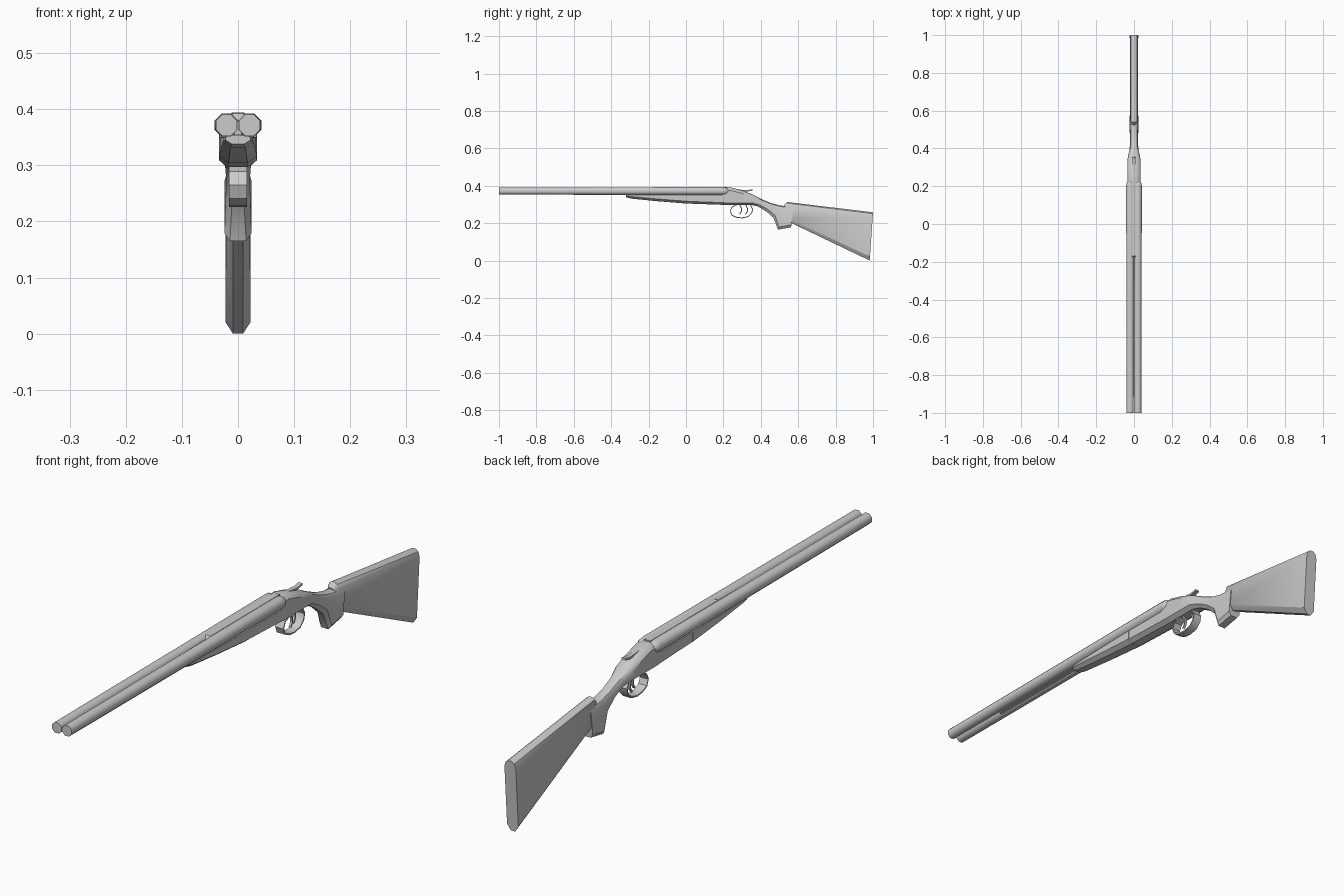
import bpy, bmesh, math
from mathutils import Vector

if "Cube" in bpy.data.objects:
    bpy.data.objects.remove(bpy.data.objects["Cube"])

grey = bpy.data.materials.new("plain_grey")
grey.diffuse_color = (0.6, 0.6, 0.6, 1)
grey.use_nodes = True
grey.node_tree.nodes["Principled BSDF"].inputs["Base Color"].default_value = grey.diffuse_color


def loft(name, rings, angle=35):
    """Skin a list of equal-length rings and cap both ends."""
    bm = bmesh.new()
    loops = [[bm.verts.new(p) for p in ring] for ring in rings]
    n = len(loops[0])
    for a, b in zip(loops, loops[1:]):
        for i in range(n):
            j = (i + 1) % n
            bm.faces.new((a[i], a[j], b[j], b[i]))
    bm.faces.new(loops[0][::-1])
    bm.faces.new(loops[-1])
    bmesh.ops.recalc_face_normals(bm, faces=bm.faces)
    mesh = bpy.data.meshes.new(name)
    bm.to_mesh(mesh)
    bm.free()
    mesh.materials.append(grey)
    ob = bpy.data.objects.new(name, mesh)
    bpy.context.collection.objects.link(ob)
    bpy.context.view_layer.objects.active = ob
    ob.select_set(True)
    bpy.ops.object.shade_smooth_by_angle(angle=math.radians(angle))
    ob.select_set(False)
    return ob


def section(yt, zt, yb, zb, w, ct, cb, flat=0.4):
    """Slanted cross-section from a top point to a bottom point, eased corners."""
    h = zt - zb
    half = [(flat * w, zb), (w, zb + cb), (w, zt - ct),
            (0.75 * w, zt - 0.3 * ct), (0.3 * w, zt)]
    pts = half + [(-x, z) for x, z in reversed(half)]
    return [(x, yb + (yt - yb) * (z - zb) / h, z) for x, z in pts]


def band(name, path, w, t, x0=0):
    """Strip of width 2w and thickness t along a path in the y-z plane."""
    rings = []
    for i, (y, z) in enumerate(path):
        a, b = path[max(i - 1, 0)], path[min(i + 1, len(path) - 1)]
        d = Vector((b[0] - a[0], b[1] - a[1])).normalized() * t / 2
        rings.append([(x0 + sx * w, y - s * d.y, z + s * d.x)
                      for sx, s in ((-1, -1), (1, -1), (1, 1), (-1, 1))])
    return loft(name, rings)


# Twin octagonal barrels with rounded breech ends
for side, label in ((-1, "left"), (1, "right")):
    rings = []
    for y, r in ((-1, .0188), (-.17, .0205), (.2, .0212), (.216, .019), (.226, .012)):
        c = r / math.cos(math.pi / 8)
        rings.append([(side * .0203 + c * math.cos((k + .5) * math.pi / 4), y,
                       .3715 + c * math.sin((k + .5) * math.pi / 4)) for k in range(8)])
    loft(label + "_barrel", rings, 50)

# Rib joining the barrels
loft("barrel_rib", [[(-w, y, b), (w, y, b), (w, y, t), (-w, y, t)]
                    for y, w, b, t in ((-.75, .006, .354, .378), (-.18, .006, .353, .382),
                                       (-.17, .01, .352, .392), (.22, .012, .352, .394))])

# Tapered fore-end under the barrels
loft("fore_end", [section(y, .354, y, b, w, .004, c, .5) for y, b, w, c in (
    (-.32, .338, .022, .007), (-.29, .331, .027, .011), (-.15, .317, .031, .012),
    (.01, .304, .034, .013))])

# Receiver, wrist and pistol grip
loft("receiver_and_grip", [section(*s) for s in (
    (0, .354, 0, .305, .033, .004, .012, .5),
    (.195, .354, .195, .298, .033, .004, .012, .5),
    (.205, .388, .21, .297, .034, .016, .012, .5),
    (.24, .391, .24, .297, .034, .016, .012, .5),
    (.30, .375, .30, .297, .034, .016, .012, .5),
    (.355, .354, .35, .297, .033, .016, .012, .5),
    (.405, .328, .385, .289, .023, .012, .01, .5),
    (.455, .307, .43, .262, .021, .014, .012, .5),
    (.505, .294, .468, .228, .022, .016, .014, .5),
    (.54, .291, .492, .165, .024, .018, .014, .6),
    (.575, .291, .562, .178, .024, .018, .014, .6))])

# Shoulder stock
loft("stock", [section(*s) for s in (
    (.525, .297, .54, .22, .015, .015, .015),
    (.54, .313, .55, .207, .021, .02, .02),
    (1.0, .258, .982, .0, .0225, .024, .021))])

# Trigger guard and two triggers
band("trigger_guard", ((.275, .300), (.247, .287), (.236, .265), (.245, .243), (.27, .231),
                       (.30, .228), (.332, .235), (.351, .254), (.356, .275), (.343, .30)),
     .016, .005)
for y, x, label in ((.285, .006, "front"), (.317, -.006, "rear")):
    band(label + "_trigger", ((y, .302), (y + .011, .28), (y + .011, .263), (y + .001, .248)),
         .004, .006, x)

# Opening lever on the tang
band("top_lever", ((.275, .378), (.305, .374), (.33, .373), (.355, .378)), .008, .007)
band("lever_pivot", ((.31, .372), (.31, .355)), .005, .025)
